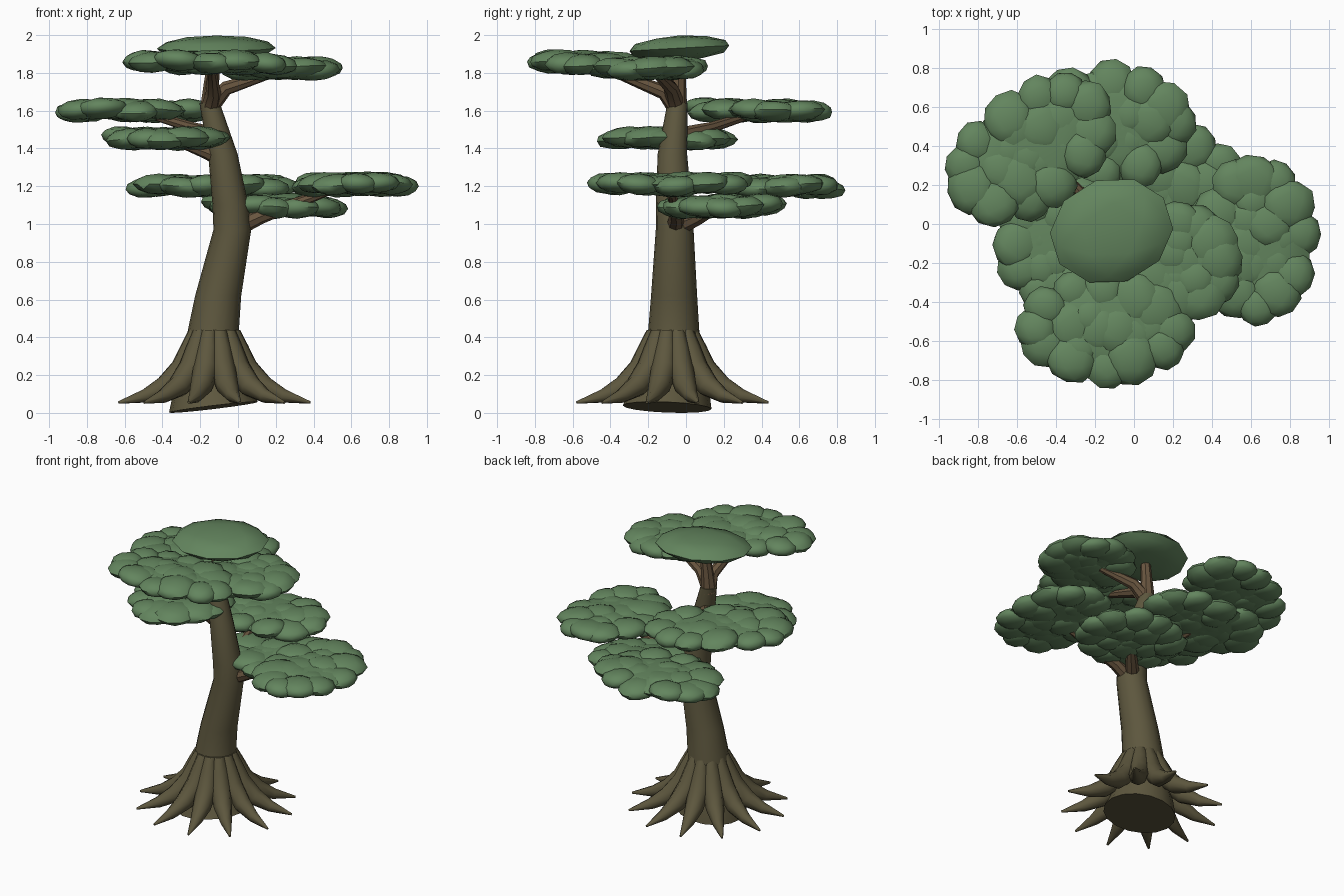
import bpy, bmesh, math, random
from mathutils import Vector, Matrix, Euler

random.seed(4)
cube = bpy.data.objects.get("Cube")
if cube:
    bpy.data.objects.remove(cube)


def material(name, colour):
    m = bpy.data.materials.new(name)
    m.use_nodes = True
    m.diffuse_color = (*colour, 1)
    bsdf = m.node_tree.nodes["Principled BSDF"]
    bsdf.inputs["Base Color"].default_value = (*colour, 1)
    bsdf.inputs["Roughness"].default_value = 0.9
    return m


BARK = material("olive bark", (0.110, 0.095, 0.048))
BRANCH = material("brown branch", (0.140, 0.092, 0.050))
LEAF = material("leaf green", (0.125, 0.235, 0.112))


def finish(name, bm, mat, angle=40):
    bmesh.ops.recalc_face_normals(bm, faces=bm.faces)
    mesh = bpy.data.meshes.new(name)
    bm.to_mesh(mesh)
    bm.free()
    mesh.materials.append(mat)
    ob = bpy.data.objects.new(name, mesh)
    bpy.context.collection.objects.link(ob)
    bpy.ops.object.select_all(action='DESELECT')
    bpy.context.view_layer.objects.active = ob
    ob.select_set(True)
    bpy.ops.object.shade_smooth_by_angle(angle=math.radians(angle))
    return ob


def tube(bm, path, sides, level=False):
    """Skin a path of (x, y, z, radius) with round rings; level keeps rings horizontal."""
    pts = [Vector(p[:3]) for p in path]
    rings = []
    for i, p in enumerate(path):
        t = pts[min(i + 1, len(pts) - 1)] - pts[max(i - 1, 0)]
        if level:
            t = Vector((0, 0, 1))
        rot = Vector((0, 0, 1)).rotation_difference(t.normalized())
        ring = []
        for k in range(sides):
            a = math.tau * k / sides
            ring.append(bm.verts.new(pts[i] + rot @ Vector((math.cos(a), math.sin(a), 0)) * p[3]))
        rings.append(ring)
    for lo, hi in zip(rings, rings[1:]):
        for k in range(sides):
            n = (k + 1) % sides
            bm.faces.new((lo[k], lo[n], hi[n], hi[k]))
    bm.faces.new(rings[0][::-1])
    bm.faces.new(rings[-1])
    return rings


# Trunk: leaning, tapering, with a flared and slanted foot
bm = bmesh.new()
rings = tube(bm, [(-0.13, -0.1, 0.035, 0.235), (-0.13, -0.09, 0.1, 0.215),
                  (-0.13, -0.07, 0.25, 0.165), (-0.13, -0.065, 0.44, 0.135),
                  (-0.105, -0.063, 0.62, 0.122), (-0.03, -0.06, 0.97, 0.1),
                  (-0.04, -0.065, 1.1, 0.095), (-0.08, -0.072, 1.37, 0.078),
                  (-0.15, -0.045, 1.64, 0.054)], 16, level=True)
for v in rings[0]:
    v.co.z += 0.12 * (v.co.x + 0.13) - 0.04 * (v.co.y + 0.1)
low = min(v.co.z for v in rings[0])
for v in rings[0]:
    v.co.z -= low
finish("trunk", bm, BARK)

# Roots: twelve splayed, pointed roots around the foot
for i in range(12):
    a = math.radians(15 + 30 * i)
    bm = bmesh.new()
    profile = [(0.1, 0.44, 0.042), (0.13, 0.34, 0.058), (0.17, 0.235, 0.07),
               (0.27, 0.14, 0.06), (0.38, 0.09, 0.038), (0.525, 0.055, 0.007)]
    rings = tube(bm, [(-0.125 + r * math.cos(a), -0.072 + r * math.sin(a), z, w)
                      for r, z, w in profile], 8)
    for v in rings[0]:
        v.co.z = 0.44
    finish(f"root_{i + 1}", bm, BARK, 50)

# Branches: one curved limb to each foliage pad
BRANCHES = {
    "right_branch": [(-0.03, -0.06, 0.97, 0.05), (0.12, -0.05, 1.04, 0.04), (0.5, -0.08, 1.18, 0.02)],
    "low_branch": [(-0.03, -0.05, 0.98, 0.05), (0.07, 0.06, 1.03, 0.04), (0.2, 0.2, 1.1, 0.02)],
    "back_branch": [(-0.05, -0.05, 1.06, 0.045), (-0.08, 0.15, 1.12, 0.035), (-0.14, 0.45, 1.18, 0.02)],
    "side_branch": [(-0.08, -0.07, 1.34, 0.045), (-0.17, -0.08, 1.38, 0.035), (-0.36, -0.1, 1.45, 0.02)],
    "rear_branch": [(-0.12, -0.05, 1.47, 0.04), (-0.24, 0.13, 1.51, 0.03), (-0.5, 0.38, 1.59, 0.02)],
    "front_top_branch": [(-0.15, -0.04, 1.6, 0.05), (-0.13, -0.12, 1.7, 0.04), (-0.14, -0.45, 1.83, 0.02)],
    "right_top_branch": [(-0.15, -0.05, 1.62, 0.05), (-0.06, -0.08, 1.72, 0.038), (0.25, -0.18, 1.82, 0.02)],
    "crown_branch": [(-0.15, -0.045, 1.6, 0.052), (-0.14, -0.04, 1.75, 0.04), (-0.12, -0.03, 1.92, 0.03)],
}
for name, path in BRANCHES.items():
    bm = bmesh.new()
    tube(bm, path, 8)
    finish(name, bm, BRANCH)


def blob(bm, centre, size, turn, detail=2, rough=0.0):
    """Flattened, slightly uneven ball."""
    m = Matrix.LocRotScale(Vector(centre), Euler(turn), Vector(size))
    made = bmesh.ops.create_icosphere(bm, subdivisions=detail, radius=1, matrix=m)
    mid = Vector(centre)
    for v in made["verts"]:
        v.co = mid + (v.co - mid) * (1 + random.uniform(-rough, rough))


def pad(name, x, y, z, rx, ry, turn=0, lobes=22):
    """Flat foliage pad: a core disc covered by overlapping lobes."""
    bm = bmesh.new()
    blob(bm, (x, y, z), (rx * 0.86, ry * 0.86, 0.052), (0, 0, turn))
    spin = Matrix.Rotation(turn, 3, 'Z')
    rim = round(lobes * 0.55)
    for i in range(lobes):
        # An outer ring of lobes, then a sunflower fill inside it
        if i < rim:
            a, r = math.tau * (i + random.uniform(-0.2, 0.2)) / rim, 1.0
        else:
            a, r = i * 2.4, 0.68 * math.sqrt((i - rim + 0.3) / (lobes - rim))
        size = random.uniform(0.105, 0.15)
        off = spin @ Vector((math.cos(a) * r * (rx - size), math.sin(a) * r * (ry - size), 0))
        off.z = random.uniform(-0.012, 0.012)
        tilt = (random.uniform(-0.1, 0.1), random.uniform(-0.1, 0.1), random.uniform(0, 6))
        blob(bm, Vector((x, y, z)) + off, (size * 1.05, size, 0.056), tilt, 2, 0.035)
    finish(name, bm, LEAF)


# Foliage pads, lowest first
pad("low_foliage", 0.19, 0.19, 1.095, 0.39, 0.34)
pad("right_foliage", 0.62, -0.08, 1.21, 0.34, 0.44)
pad("back_foliage", -0.14, 0.5, 1.2, 0.46, 0.34)
pad("side_foliage", -0.385, -0.1, 1.455, 0.34, 0.37)
pad("rear_foliage", -0.53, 0.38, 1.6, 0.49, 0.33, math.radians(36))
pad("front_top_foliage", -0.15, -0.53, 1.855, 0.46, 0.31)
pad("right_top_foliage", 0.23, -0.2, 1.825, 0.33, 0.32)

# Crown: a single smooth cap
bm = bmesh.new()
blob(bm, (-0.115, -0.035, 1.93), (0.32, 0.27, 0.068), (0.05, -0.02, 0.3), 2)
finish("crown_foliage", bm, LEAF, 35)
